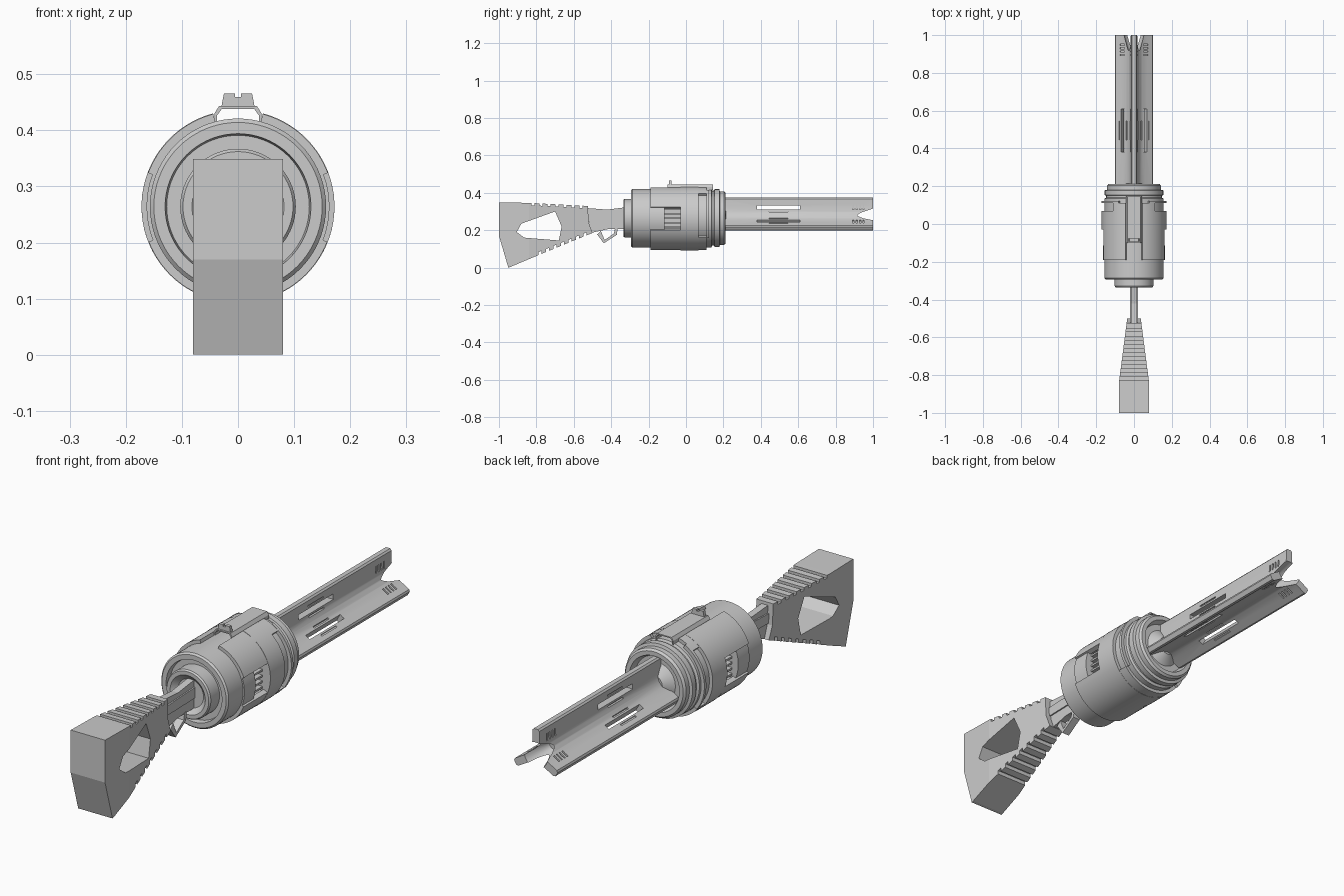
import bpy, bmesh
from math import radians, sin, cos, pi
from mathutils import Vector, Matrix

if "Cube" in bpy.data.objects:
    bpy.data.objects.remove(bpy.data.objects["Cube"])

ZC = 0.264          # height of the shared body / barrel axis
AXIS = Matrix.Translation((0, 0, ZC))


def finish(name, bm, smooth=None):
    bmesh.ops.remove_doubles(bm, verts=bm.verts, dist=1e-5)
    bmesh.ops.recalc_face_normals(bm, faces=bm.faces)
    me = bpy.data.meshes.new(name)
    bm.to_mesh(me)
    bm.free()
    ob = bpy.data.objects.new(name, me)
    bpy.context.collection.objects.link(ob)
    if smooth:
        activate(ob)
        bpy.ops.object.shade_smooth_by_angle(angle=radians(smooth))
    return ob


def activate(ob):
    bpy.ops.object.select_all(action='DESELECT')
    ob.select_set(True)
    bpy.context.view_layer.objects.active = ob


def prism(name, pts, lo, hi, axis='x'):
    """Extrude a (y,z) profile along x, or an (x,z) profile along y."""
    bm = bmesh.new()
    at = (lambda p, t: (t, p[0], p[1])) if axis == 'x' else (lambda p, t: (p[0], t, p[1]))
    a = [bm.verts.new(at(p, lo)) for p in pts]
    b = [bm.verts.new(at(p, hi)) for p in pts]
    bm.faces.new(a)
    bm.faces.new(b)
    for i in range(len(pts)):
        j = (i + 1) % len(pts)
        bm.faces.new((a[i], a[j], b[j], b[i]))
    return finish(name, bm)


def lathe(name, prof, seg=72):
    """Spin a (y, radius) profile around the body axis."""
    bm = bmesh.new()
    rings = [[bm.verts.new((r * cos(2 * pi * k / seg), y, ZC + r * sin(2 * pi * k / seg)))
              for k in range(seg)] if r > 0 else [bm.verts.new((0, y, ZC))] * seg
             for y, r in prof]
    for p, q in zip(rings, rings[1:]):
        for k in range(seg):
            j = (k + 1) % seg
            bm.faces.new(list(dict.fromkeys((p[k], p[j], q[j], q[k]))))
    return finish(name, bm, 30)


def sector(name, y0, y1, a0, a1, r1, r0=0.15):
    """Curved plate on both sides of the body; angles in degrees from the horizontal."""
    bm = bmesh.new()
    n = max(2, int(abs(a1 - a0) / 5))
    for s in (1, -1):
        rows = []
        for i in range(n + 1):
            t = radians(a0 + (a1 - a0) * i / n)
            rows.append([bm.verts.new((s * r * cos(t), y, ZC + r * sin(t)))
                         for r, y in ((r0, y0), (r1, y0), (r1, y1), (r0, y1))])
        bm.faces.new(rows[0])
        bm.faces.new(rows[-1])
        for p, q in zip(rows, rows[1:]):
            for k in range(4):
                bm.faces.new((p[k], p[k - 1], q[k - 1], q[k]))
    return finish(name, bm, 30)


def box(bm, c, size, m=Matrix()):
    bmesh.ops.create_cube(bm, size=1, matrix=m @ Matrix.Translation(c) @ Matrix.Diagonal((*size, 1)))


def cut(ob, cutter):
    mod = ob.modifiers.new("cut", 'BOOLEAN')
    mod.operation, mod.solver, mod.object = 'DIFFERENCE', 'EXACT', cutter
    mod.use_self = True
    cutter.hide_render = True
    activate(ob)
    bpy.ops.object.modifier_apply(modifier=mod.name)
    bpy.data.objects.remove(cutter)


def teeth(p, q, n, depth):
    """Points of n square notches along the edge p -> q (depth along z)."""
    p, q, out = Vector(p), Vector(q), []
    for i in range(n):
        a, b = p.lerp(q, (i + 0.3) / n), p.lerp(q, (i + 0.7) / n)
        d = Vector((0, depth))
        out += [a, a + d, b + d, b]
    return out


# Stock: notched wedge with an angular grip hole, tapering towards the body
outline = [(-1, 0.349), (-0.85, 0.346), *teeth((-0.84, 0.346), (-0.54, 0.33), 7, -0.012),
           (-0.525, 0.33), (-0.52, 0.24), (-0.5, 0.185),
           *teeth((-0.52, 0.177), (-0.8, 0.062), 7, 0.016), (-0.94, 0.003), (-0.95, 0), (-1, 0.17)]
stock = prism("stock", outline, -0.08, 0.08)
hole = [(-0.905, 0.19), (-0.88, 0.235), (-0.70, 0.30), (-0.665, 0.22), (-0.68, 0.145), (-0.865, 0.16)]
cut(stock, prism("hole_cutter", hole, -0.2, 0.2))
bm = bmesh.new()
bm.from_mesh(stock.data)
bmesh.ops.bisect_plane(bm, geom=bm.verts[:] + bm.edges[:] + bm.faces[:],
                       plane_co=(0, -0.84, 0), plane_no=(0, 1, 0))
for v in bm.verts:
    t = max(0, (v.co.y + 0.84) / 0.34)
    v.co.x *= 1 - 0.55 * t
bm.to_mesh(stock.data)
bm.free()

# Neck with side rib, and trigger guard loop
prism("neck", [(-0.53, 0.318), (-0.42, 0.31), (-0.3, 0.325), (-0.3, 0.205), (-0.42, 0.205),
               (-0.51, 0.185)], -0.015, 0.015)
prism("neck_rib", [(-0.53, 0.285), (-0.3, 0.295), (-0.3, 0.25), (-0.53, 0.245)], -0.021, 0.021)
prism("trigger_guard", [(-0.475, 0.178), (-0.44, 0.13), (-0.37, 0.175), (-0.365, 0.21), (-0.38, 0.21),
                        (-0.385, 0.182), (-0.435, 0.148), (-0.455, 0.195)], -0.017, 0.017)

# Main drum with stepped rear boss and front rings
body = lathe("body", [(-0.315, 0), (-0.315, 0.06), (-0.335, 0.082), (-0.335, 0.098), (-0.328, 0.103),
                      (-0.27, 0.103), (-0.27, 0.127), (-0.293, 0.13), (-0.293, 0.15), (-0.286, 0.157),
                      (0.135, 0.157), (0.14, 0.147), (0.15, 0.147), (0.153, 0.155), (0.178, 0.155),
                      (0.181, 0.143), (0.203, 0.143), (0.212, 0.135), (0.212, 0.117), (0.185, 0.107),
                      (0.185, 0.08), (0.2, 0.06), (0.215, 0.04), (0.215, 0)])
bm = bmesh.new()
for s in (1, -1):
    box(bm, (s * 0.15, -0.0725, ZC), (0.1, 0.085, 0.124))
cut(body, finish("window_cutter", bm))

# Slats inside the side windows
bm = bmesh.new()
for s in (1, -1):
    for i in range(5):
        box(bm, (s * 0.115, -0.0725, ZC - 0.048 + i * 0.024), (0.04, 0.085, 0.008))
finish("window_slats", bm)

# Outer shell plates, leaving a top channel, side windows and front slots
sector("shell_upper", -0.19, -0.03, 20.5, 75, 0.171)
sector("shell_lower", -0.19, -0.03, -90, -21.5, 0.171)
sector("shell_rear_side", -0.19, -0.115, -21.5, 20.5, 0.163)
sector("shell_middle", -0.03, 0.068, -90, 75, 0.172)
sector("shell_front_upper", 0.068, 0.11, 50, 75, 0.171)
sector("shell_front_lower", 0.068, 0.11, -90, -37, 0.171)
sector("shell_flange", 0.11, 0.123, -38, 62, 0.172)

# Hollow top rail and notched sight
half = [(0.042, 0.414), (0.042, 0.43), (0.034, 0.443)]
inner = [(0.029, 0.438), (0.037, 0.427), (0.037, 0.414)]
flip = lambda pts: [(-x, z) for x, z in reversed(pts)]
prism("top_rail", half + flip(half) + flip(inner) + inner, -0.1, 0.145, 'y')
side = [(0.03, 0.44), (0.025, 0.466), (0.005, 0.466), (0.005, 0.459)]
prism("sight", side + flip(side), -0.092, -0.078, 'y')

# Barrel: three fins 120 degrees apart
turns = [AXIS @ Matrix.Rotation(2 * pi * k / 3, 4, 'Y') for k in range(3)]
fin = [(-0.026, 0.015), (-0.019, 0.035), (-0.016, 0.06), (-0.016, 0.104), (-0.01, 0.111),
       (0.01, 0.111), (0.016, 0.104), (0.016, 0.06), (0.019, 0.035)]
star = []
for m in turns:
    for x, z in fin:
        p = m @ Vector((x, 0, z))
        star.append((p.x, p.z))
barrel = prism("barrel", star, 0.19, 1.0, 'y')

# Fin slots, muzzle grooves and the flared muzzle opening
bm = bmesh.new()
for m in turns:
    box(bm, (0, 0.495, 0.058), (0.08, 0.23, 0.022), m)
    for s in (1, -1):
        box(bm, (s * 0.02, 0.495, 0.036), (0.018, 0.1, 0.007), m)
        box(bm, (s * 0.02, 0.495, 0.08), (0.018, 0.1, 0.007), m)
        for i in range(4):
            box(bm, (s * 0.02, 0.895 + i * 0.018, 0.062), (0.022, 0.007, 0.03), m)
bmesh.ops.create_cone(bm, cap_ends=True, segments=32, radius1=0.02, radius2=0.06, depth=0.14,
                      matrix=Matrix.Translation((0, 0.95, ZC)) @ Matrix.Rotation(-pi / 2, 4, 'X'))
cut(barrel, finish("barrel_cutter", bm))
activate(barrel)
bpy.ops.object.shade_smooth_by_angle(angle=radians(25))
